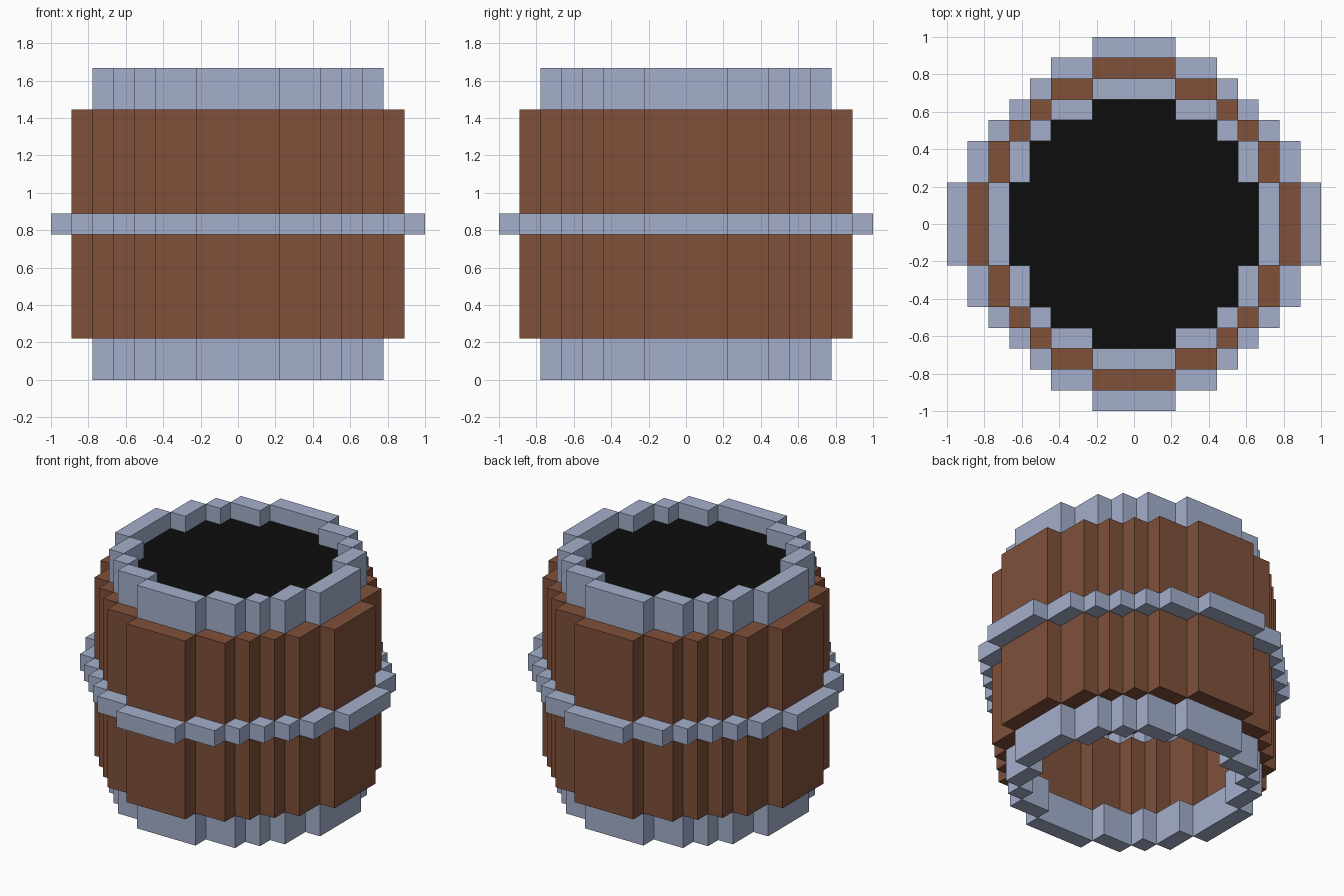
import bpy
import bmesh

U = 1 / 9  # one block of the grid
STEPS = [-2, 2, 4, 5, 6, 7, 8, 9]  # staircase widths of a round ring

cube = bpy.data.objects.get("Cube")
if cube:
    bpy.data.objects.remove(cube, do_unlink=True)


def material(name, rgb):
    mat = bpy.data.materials.new(name)
    mat.use_nodes = True
    color = (*rgb, 1)
    mat.diffuse_color = color
    bsdf = next(n for n in mat.node_tree.nodes if n.type == "BSDF_PRINCIPLED")
    bsdf.inputs["Base Color"].default_value = color
    bsdf.inputs["Roughness"].default_value = 0.8
    return mat


def turn(x, y, quarter):
    """Rotate a point clockwise by quarter turns."""
    for _ in range(quarter):
        x, y = y, -x
    return x * U, y * U


def prism(bm, outline, z0, z1):
    """Extrude a flat outline between two block heights."""
    face = bm.faces.new([bm.verts.new((x, y, z0 * U)) for x, y in outline])
    top = bmesh.ops.extrude_face_region(bm, geom=[face])["geom"]
    verts = [v for v in top if isinstance(v, bmesh.types.BMVert)]
    bmesh.ops.translate(bm, verts=verts, vec=(0, 0, (z1 - z0) * U))


def finish(name, bm, mat):
    bmesh.ops.recalc_face_normals(bm, faces=bm.faces)
    mesh = bpy.data.meshes.new(name)
    bm.to_mesh(mesh)
    bm.free()
    mesh.materials.append(mat)
    bpy.context.collection.objects.link(bpy.data.objects.new(name, mesh))


def ring(name, radius, z0, z1, mat):
    """A hollow ring, one block thick, made of stepped staves."""
    e = [s for s in STEPS if s <= radius]
    bm = bmesh.new()
    for quarter in range(4):
        for i in range(len(e) - 2):
            xa, xb = e[i], e[i + 1]
            ya, yb = e[-2 - i], e[-1 - i]
            corners = [(xa, ya), (xb, ya), (xb, yb), (xa, yb)]
            prism(bm, [turn(x, y, quarter) for x, y in corners], z0, z1)
    finish(name, bm, mat)


def disc(name, radius, z0, z1, mat):
    """A filled stepped disc."""
    w = [s for s in STEPS[1:] if s <= radius]
    outline = []
    for quarter in range(4):
        for i in range(len(w)):
            outline.append(turn(w[i], w[-1 - i], quarter))
            if i < len(w) - 1:
                outline.append(turn(w[i], w[-2 - i], quarter))
    bm = bmesh.new()
    prism(bm, outline, z0, z1)
    finish(name, bm, mat)


steel = material("pale blue steel", (0.371, 0.429, 0.597))
wood = material("brown wood", (0.216, 0.081, 0.042))
black = material("black", (0.004, 0.004, 0.004))

# Metal hoops
ring("bottom_hoop", 7, 0, 2, steel)
ring("middle_hoop", 9, 7, 8, steel)
ring("top_hoop", 7, 13, 15, steel)

# Wooden staves between the hoops
ring("lower_staves", 8, 2, 7, wood)
ring("upper_staves", 8, 8, 13, wood)

# Dark contents below the rim
disc("contents", 6, 13, 14, black)
